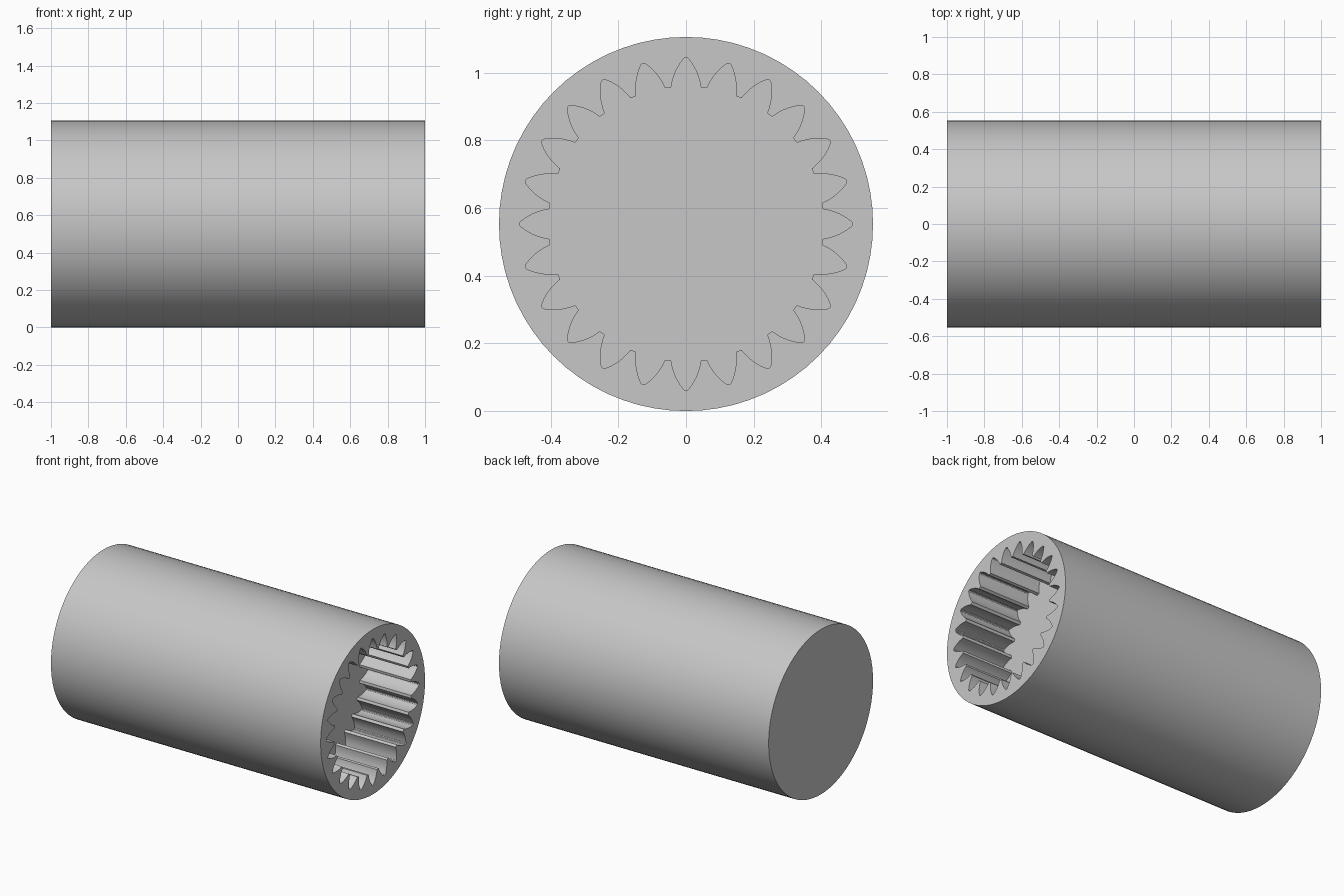
import bpy, bmesh, math

cube = bpy.data.objects.get("Cube")
if cube:
    bpy.data.objects.remove(cube, do_unlink=True)

RADIUS = 0.553
HALF_LENGTH = 1.0
SOCKET_DEPTH = 0.38
GROOVES = 24
SEGMENTS = 72

# One groove flank, from tooth crest to groove root: (half width, radius)
FLANK = [(0.044, 0.404), (0.0425, 0.414), (0.037, 0.435),
         (0.029, 0.455), (0.018, 0.474), (0.006, 0.490)]


def polar(radius, angle):
    return radius * math.sin(angle), radius * math.cos(angle)


def groove_outline():
    """Closed outline of the splined hole in the YZ plane."""
    half = [(math.atan2(w, r), math.hypot(w, r)) for w, r in FLANK]
    profile = [(-a, r) for a, r in half] + [(0, 0.492)] + [(a, r) for a, r in reversed(half)]
    return [polar(r, a + math.tau * i / GROOVES) for i in range(GROOVES) for a, r in profile]


def add_loop(bm, outline, x):
    verts = [bm.verts.new((x, y, z + RADIUS)) for y, z in outline]
    edges = [bm.edges.new((v, verts[(i + 1) % len(verts)])) for i, v in enumerate(verts)]
    return verts, edges


def add_wall(bm, a, b):
    for i in range(len(a)):
        j = (i + 1) % len(a)
        bm.faces.new((a[i], a[j], b[j], b[i]))


# Plain steel grey
grey = bpy.data.materials.new("plain_grey")
grey.use_nodes = True
colour = (0.57, 0.57, 0.57, 1)
grey.diffuse_color = colour
grey.node_tree.nodes["Principled BSDF"].inputs["Base Color"].default_value = colour

bm = bmesh.new()
circle = [polar(RADIUS, math.tau * i / SEGMENTS) for i in range(SEGMENTS)]
hole = groove_outline()

# Outer barrel with a closed end
closed, _ = add_loop(bm, circle, -HALF_LENGTH)
rim, rim_edges = add_loop(bm, circle, HALF_LENGTH)
add_wall(bm, closed, rim)
bm.faces.new(closed)

# Blind splined socket with a flat floor
mouth, mouth_edges = add_loop(bm, hole, HALF_LENGTH)
floor, _ = add_loop(bm, hole, HALF_LENGTH - SOCKET_DEPTH)
add_wall(bm, mouth, floor)
bm.faces.new(floor)

# Flat end ring between the barrel and the socket
bmesh.ops.triangle_fill(bm, edges=rim_edges + mouth_edges, use_beauty=True, normal=(1, 0, 0))
bmesh.ops.recalc_face_normals(bm, faces=bm.faces)

mesh = bpy.data.meshes.new("splined_sleeve")
bm.to_mesh(mesh)
bm.free()
mesh.materials.append(grey)
sleeve = bpy.data.objects.new("splined_sleeve", mesh)
bpy.context.collection.objects.link(sleeve)

bpy.ops.object.select_all(action='DESELECT')
sleeve.select_set(True)
bpy.context.view_layer.objects.active = sleeve
bpy.ops.object.shade_smooth_by_angle(angle=math.radians(30))
